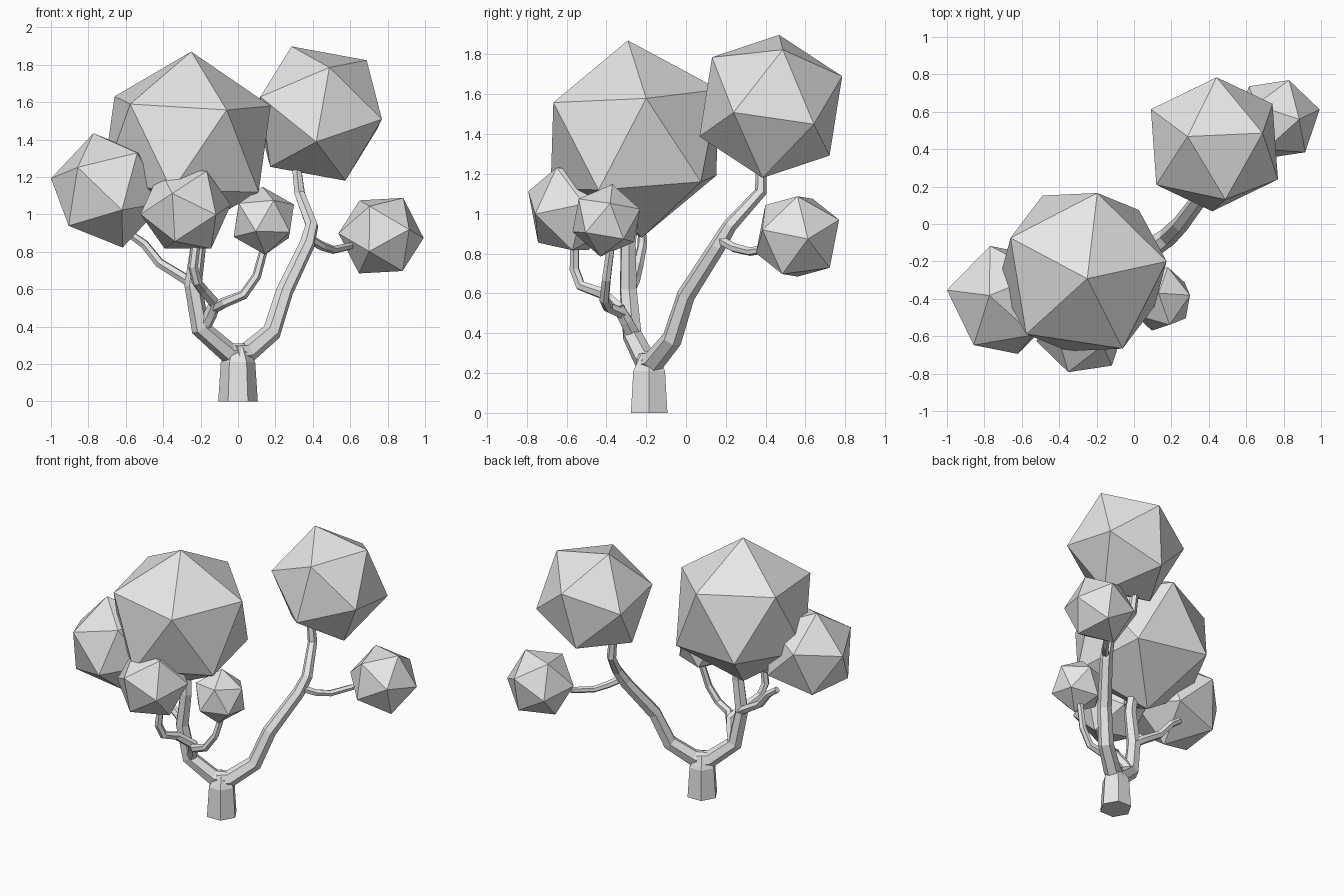
import bpy, bmesh, math
from mathutils import Vector, Matrix

if "Cube" in bpy.data.objects:
    bpy.data.objects.remove(bpy.data.objects["Cube"])

mat = bpy.data.materials.new("plain grey")
mat.use_nodes = True
GREY = (0.8, 0.8, 0.8, 1)
mat.diffuse_color = GREY
mat.node_tree.nodes["Principled BSDF"].inputs["Base Color"].default_value = GREY


def finish(name, bm):
    bmesh.ops.recalc_face_normals(bm, faces=bm.faces)
    me = bpy.data.meshes.new(name)
    bm.to_mesh(me)
    bm.free()
    me.materials.append(mat)
    ob = bpy.data.objects.new(name, me)
    bpy.context.collection.objects.link(ob)


def frame(a, b):
    """Axes with z along a and x towards b."""
    z = Vector(a).normalized()
    y = z.cross(Vector(b)).normalized()
    return Matrix((y.cross(z), y, z)).transposed()


def foliage(name, centre, radius, a, b):
    """Icosahedron with one corner along a and a neighbouring corner towards b."""
    bm = bmesh.new()
    bmesh.ops.create_icosphere(bm, subdivisions=1, radius=radius)
    bm.verts.ensure_lookup_table()
    top = max(bm.verts, key=lambda v: v.co.z)
    side = top.link_edges[0].other_vert(top)
    turn = frame(a, b) @ frame(top.co, side.co).transposed()
    bmesh.ops.transform(bm, matrix=Matrix.Translation(centre) @ turn.to_4x4(), verts=bm.verts)
    finish(name, bm)


def limb(name, points, r0, r1, sides=6):
    """Tapered tube along a path, with mitred joints."""
    bm = bmesh.new()
    pts = [Vector(p) for p in points]
    last = len(pts) - 1
    rings, ref = [], Vector((1, 0, 0))
    for i, p in enumerate(pts):
        d_in = (p - pts[max(i - 1, 0)]).normalized()
        d_out = (pts[min(i + 1, last)] - p).normalized()
        t = (d_in + d_out).normalized()
        u = (ref - t * ref.dot(t)).normalized()
        ref, w = u, t.cross(u)
        r = r0 + (r1 - r0) * i / last
        rings.append([bm.verts.new(p + r * (u * math.cos(k * math.tau / sides)
                                            + w * math.sin(k * math.tau / sides)))
                      for k in range(sides)])
    for lo, hi in zip(rings, rings[1:]):
        for k in range(sides):
            n = (k + 1) % sides
            bm.faces.new((lo[k], lo[n], hi[n], hi[k]))
    bm.faces.new(rings[0])
    bm.faces.new(rings[-1])
    finish(name, bm)


# Foliage balls
foliage("foliage_large", (-.275, -.257, 1.375), .497, (.025, -.035, .495), (.215, -.41, .188))
foliage("foliage_high", (.43, .426, 1.539), .389, (-.144, .042, .359), (.258, .06, .285))
foliage("foliage_right", (-.695, -.406, 1.128), .316, (-.078, .024, .305), (-.163, -.244, .122))
foliage("foliage_front", (-.28, -.57, 1.025), .249, (.113, -.08, .207), (-.05, -.217, .11))
foliage("foliage_small", (.138, -.4, .966), .184, (-.007, .03, .18), (.157, .02, .09))
foliage("foliage_left", (.765, .56, .886), .234, (.12, 0, .204), (.227, .052, -.009))

# Trunk and the two main branches
limb("trunk", [(0, -.185, 0), (0, -.185, .21)], .106, .092)
limb("trunk_fork", [(0, -.185, .21), (0, -.185, .29)], .092, .05)
limb("left_branch", [(-.02, -.2, .25), (.05, -.16, .26), (.18, -.07, .37), (.25, 0, .59),
                     (.37, .16, .84), (.395, .22, .94), (.33, .375, 1.11), (.31, .38, 1.28)],
     .062, .026)
limb("right_branch", [(.02, -.17, .25), (-.05, -.205, .26), (-.2, -.27, .39), (-.24, -.29, .62),
                      (-.21, -.29, .85), (-.22, -.27, 1.0)], .062, .036)

# Twigs
limb("left_twig", [(.38, .17, .87), (.45, .24, .83), (.51, .32, .81), (.6, .45, .83)], .026, .02)
limb("right_twig", [(-.23, -.28, .62), (-.29, -.26, .66), (-.42, -.24, .74), (-.5, -.22, .84),
                    (-.57, -.22, .89)], .032, .022)
limb("front_stem", [(-.19, -.265, .39), (-.15, -.3, .46), (-.12, -.34, .53)], .04, .032)
limb("small_twig", [(-.13, -.32, .5), (-.07, -.39, .53), (.03, -.41, .57), (.1, -.4, .67),
                    (.14, -.38, .82)], .03, .022)
limb("front_twig", [(-.12, -.33, .52), (-.19, -.42, .6), (-.22, -.53, .64), (-.24, -.56, .72),
                    (-.22, -.56, .88)], .032, .024)
